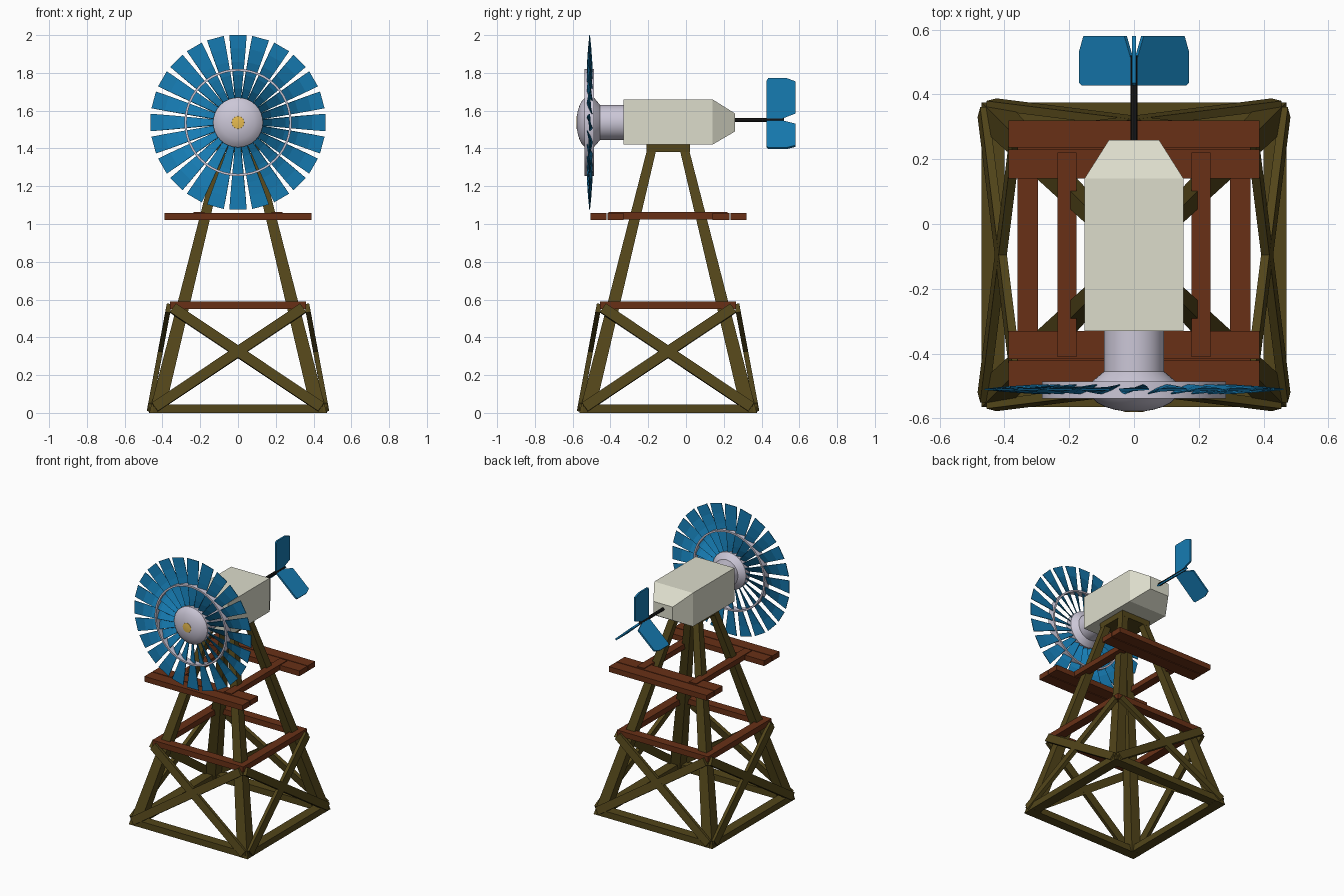
import bpy, bmesh, math
from mathutils import Vector, Matrix

if "Cube" in bpy.data.objects:
    bpy.data.objects.remove(bpy.data.objects["Cube"])

CY = -0.095   # tower centre in y
HZ = 1.5375   # rotor axis height


def mat(name, c):
    m = bpy.data.materials.new(name)
    m.diffuse_color = (*c, 1)
    m.use_nodes = True
    m.node_tree.nodes["Principled BSDF"].inputs["Base Color"].default_value = m.diffuse_color
    return m


WOOD = mat("dark_wood", (0.085, 0.06, 0.01))
PLANK = mat("red_wood", (0.14, 0.03, 0.008))
BODY = mat("cream", (0.72, 0.72, 0.6))
METAL = mat("pale_metal", (0.6, 0.57, 0.68))
BLUE = mat("blue", (0.008, 0.2, 0.45))
BLACK = mat("black", (0.01, 0.01, 0.01))
GOLD = mat("gold", (0.8, 0.5, 0.08))


def make(name, verts, faces, m, smooth=False):
    bm = bmesh.new()
    vs = [bm.verts.new(v) for v in verts]
    for f in faces:
        bm.faces.new([vs[i] for i in f])
    bmesh.ops.remove_doubles(bm, verts=bm.verts, dist=1e-5)
    bmesh.ops.recalc_face_normals(bm, faces=bm.faces)
    me = bpy.data.meshes.new(name)
    bm.to_mesh(me)
    bm.free()
    me.materials.append(m)
    ob = bpy.data.objects.new(name, me)
    bpy.context.collection.objects.link(ob)
    if smooth:
        bpy.context.view_layer.objects.active = ob
        ob.select_set(True)
        bpy.ops.object.shade_smooth_by_angle(angle=math.radians(35))
        ob.select_set(False)
    return ob


def loft(name, rings, m, closed=False, smooth=False):
    """Skin equal-length rings, capping the ends unless closed."""
    n, k = len(rings[0]), len(rings)
    faces = [(i * n + j, i * n + (j + 1) % n,
              (i + 1) % k * n + (j + 1) % n, (i + 1) % k * n + j)
             for i in range(k if closed else k - 1) for j in range(n)]
    if not closed:
        faces += [tuple(range(n)), tuple(range((k - 1) * n, k * n))]
    return make(name, [p for r in rings for p in r], faces, m, smooth)


def rect(x0, x1, y0, y1, z):
    return [(x0, y0, z), (x1, y0, z), (x1, y1, z), (x0, y1, z)]


def box(name, x0, x1, y0, y1, z0, z1, m):
    return loft(name, [rect(x0, x1, y0, y1, z0), rect(x0, x1, y0, y1, z1)], m)


def beam(name, a, b, normal, w, t, m, M):
    a, b = Vector(a), Vector(b)
    side = (b - a).cross(normal).normalized() * w / 2
    out = side.cross(b - a).normalized() * t / 2
    rings = [[M @ (p + side * s + out * o) for s, o in ((1, 1), (-1, 1), (-1, -1), (1, -1))]
             for p in (a, b)]
    return loft(name, rings, m)


def lathe(name, prof, m, n=32, closed=False):
    """Revolve (radius, y) points around the rotor axis."""
    rings = [[(r * math.cos(2 * math.pi * i / n), y, HZ + r * math.sin(2 * math.pi * i / n))
              for i in range(n)] for r, y in prof]
    return loft(name, rings, m, closed, True)


# Tapered legs
for sx in (-1, 1):
    for sy in (-1, 1):
        rings = []
        for z, i, o in ((0, 0.39, 0.47), (1.39, 0.063, 0.112)):
            rings.append(rect(sx * i, sx * o, CY + sy * i, CY + sy * o, z))
        loft("leg", rings, WOOD)
box("tower_cap", -0.115, 0.115, CY - 0.115, CY + 0.115, 1.38, 1.42, WOOD)

# Four tower sides: bottom beam, crossed braces and lower ring planks
for k in range(4):
    M = Matrix.Translation((0, CY, 0)) @ Matrix.Rotation(k * math.pi / 2, 4, 'Z')
    n = Vector((0, -1, 0.18))
    beam("bottom_beam", (-0.45, -0.435, 0.023), (0.45, -0.435, 0.023), Vector((0, -1, 0)), 0.045, 0.07, WOOD, M)
    for s in (-1, 1):
        beam("cross_brace", (-0.44 * s, -0.466, 0.03), (0.345 * s, -0.368, 0.555), n, 0.055, 0.026, WOOD, M)
    beam("lower_ring_plank", (-0.36, -0.328, 0.57), (0.36, -0.328, 0.57), Vector((0, -1, 0)), 0.04, 0.064, PLANK, M)

# Upper platform
for y0, y1 in ((-0.505, -0.422), (-0.416, -0.33), (0.14, 0.23), (0.236, 0.32)):
    box("platform_plank", -0.388, 0.388, y0, y1, 1.02, 1.058, PLANK)
for s in (-1, 1):
    box("platform_joist", min(s * 0.178, s * 0.236), max(s * 0.178, s * 0.236), -0.41, 0.22, 1.025, 1.063, PLANK)

# Gearbox housing with tapered tail end
loft("housing", [[(-w, y, z0), (w, y, z0), (w, y, z1), (-w, y, z1)] for y, w, z0, z1 in
                 ((-0.33, 0.153, 1.42, 1.66), (0.14, 0.153, 1.42, 1.66), (0.26, 0.077, 1.49, 1.585))], BODY)

# Shaft housing, hub dome and gold tip
lathe("hub", [(0.093, -0.32), (0.093, -0.455), (0.125, -0.482), (0.132, -0.49), (0.132, -0.535),
              (0.115, -0.551), (0.09, -0.564), (0.06, -0.573), (0.03, -0.578)], METAL)
lathe("hub_tip", [(0.036, -0.572), (0.033, -0.579), (0.015, -0.581)], GOLD, 16)
lathe("rotor_ring", [(0.272, -0.538), (0.284, -0.538), (0.284, -0.486), (0.272, -0.486)], METAL, 48, True)

# Twisted rotor blades
for b in range(24):
    R = Matrix.Translation((0, -0.51, HZ)) @ Matrix.Rotation(b * math.pi / 12, 4, 'Y')
    rings = []
    for i in range(6):
        t = i / 5
        r = 0.11 + 0.352 * t
        w = 0.021 + 0.025 * t
        a = math.radians(48 * (1 - t))
        c, s = math.cos(a), math.sin(a)
        rings.append([R @ Vector((u * c - v * s, u * s + v * c, r))
                      for u, v in ((-w, -0.002), (w, -0.002), (w, 0.002), (-w, 0.002))])
    loft("rotor_blade", rings, BLUE)

# Tail rod and three fins
rod = [[(0.011 * math.cos(i * math.pi / 4), y, 1.55 + 0.011 * math.sin(i * math.pi / 4))
        for i in range(8)] for y in (0.25, 0.52)]
loft("tail_rod", rod, BLACK)
fin = [(0.008, 0.427), (0.21, 0.427), (0.222, 0.435), (0.222, 0.535), (0.205, 0.58), (0.035, 0.58), (0.008, 0.51)]
for deg in (0, 132, -132):
    R = Matrix.Translation((0, 0, 1.55)) @ Matrix.Rotation(math.radians(deg), 4, 'Y')
    loft("tail_fin", [[R @ Vector((x, y, r)) for r, y in fin] for x in (-0.006, 0.006)], BLUE)
